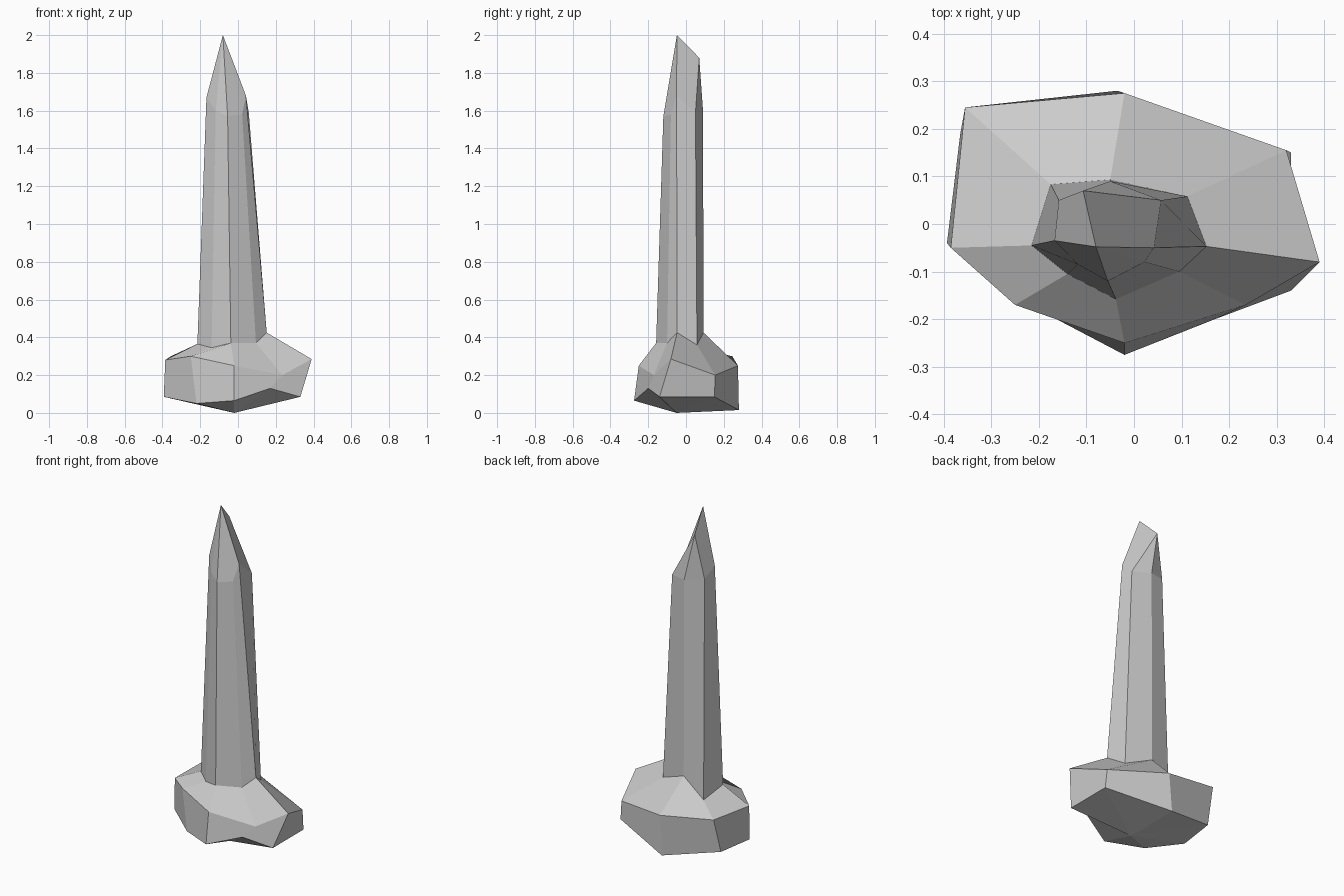
import bpy

if "Cube" in bpy.data.objects:
    bpy.data.objects.remove(bpy.data.objects["Cube"])

# Eight-sided rings, clockwise index shared by all levels (start: left, via front)
lower = [(-.393, -.04, .085), (-.22, -.17, .05), (-.02, -.275, .065), (.17, -.2, .13),
         (.33, -.14, .085), (.33, .15, .085), (-.035, .28, .015), (-.365, .19, .09)]
rim = [(-.385, -.05, .28), (-.25, -.17, .3), (-.02, -.25, .25), (.235, -.17, .2),
       (.39, -.08, .285), (.32, .155, .2), (-.02, .275, .25), (-.355, .245, .3)]
collar = [(-.215, -.045, .365), (-.14, -.105, .345), (-.038, -.158, .37), (.095, -.1, .37),
          (.152, -.047, .425), (.112, .058, .36), (-.05, .093, .425), (-.175, .083, .31)]
shoulder = [(-.167, -.035, 1.67), (-.118, -.085, 1.6), (-.055, -.12, 1.57), (.022, -.08, 1.58),
            (.042, -.05, 1.68), (.057, .05, 1.59), (-.05, .09, 1.6), (-.158, .05, 1.62)]
N = 8


def walls(levels):
    """Quads joining consecutive rings."""
    return [(k * N + i, k * N + (i + 1) % N, (k + 1) * N + (i + 1) % N, (k + 1) * N + i)
            for k in range(levels - 1) for i in range(N)]


def build(name, verts, faces):
    mesh = bpy.data.meshes.new(name)
    mesh.from_pydata(verts, [], faces)
    mesh.validate()
    obj = bpy.data.objects.new(name, mesh)
    bpy.context.collection.objects.link(obj)
    return obj


# Rock base: underside fan, side facets and sloped top up to the crystal
base_verts = lower + rim + collar + [(-.02, -.05, 0)]
underside = [((i + 1) % N, i, 3 * N) for i in range(N)]
build("rock_base", base_verts, walls(3) + underside)

# Crystal shaft with a chisel tip (short ridge between two points)
tip, ridge = 2 * N, 2 * N + 1
shaft_verts = collar + shoulder + [(-.08, -.048, 2), (-.107, .07, 1.88)]
facets = [(N + i, N + i + 1, tip) for i in range(4)]
facets += [(N + i, N + i + 1, ridge) for i in (5, 6)]
facets += [(N + 4, N + 5, ridge, tip), (N + 7, N, tip, ridge)]
build("crystal_shaft", shaft_verts, walls(2) + facets)
